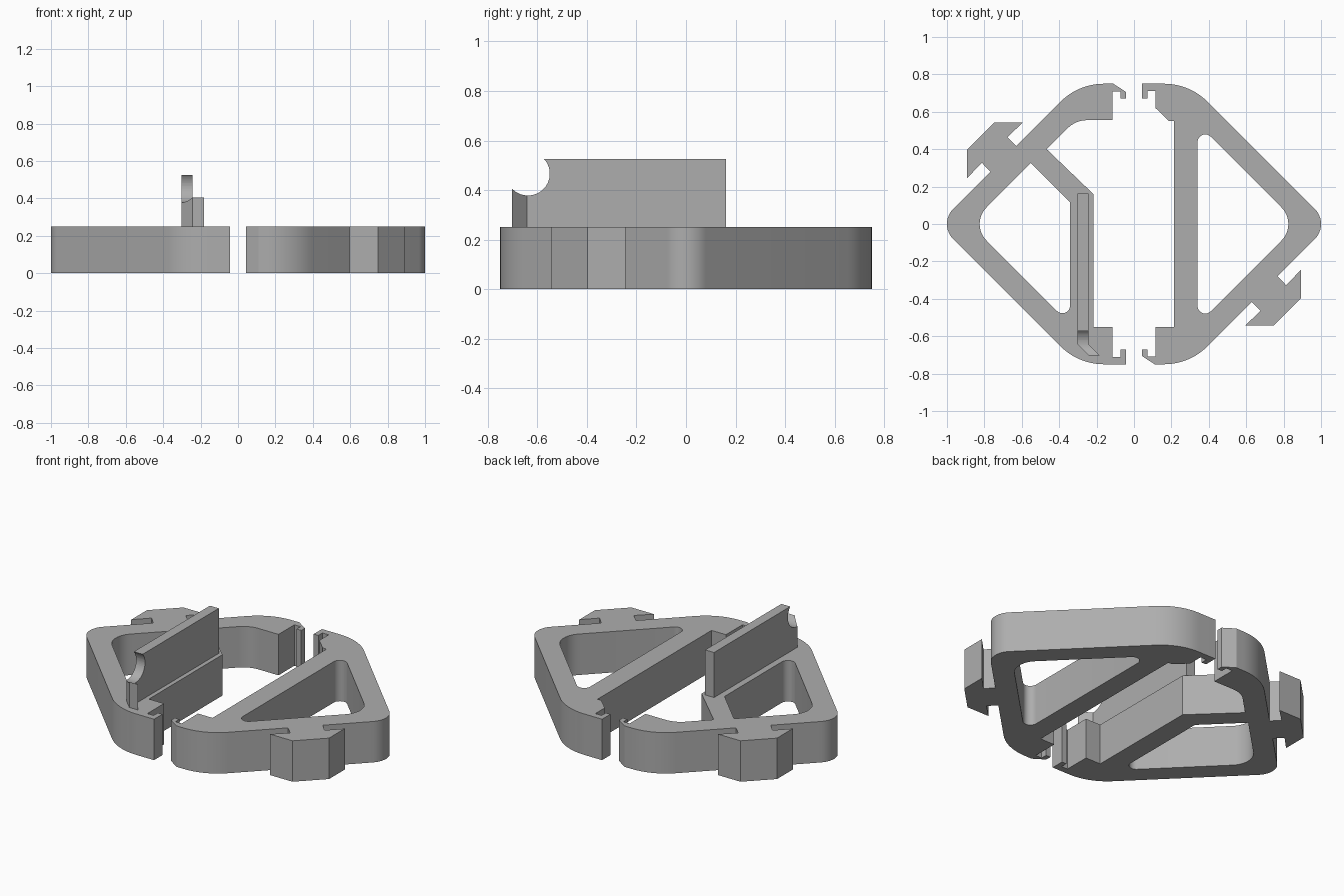
import bpy, bmesh, math
from mathutils import Vector

if "Cube" in bpy.data.objects:
    bpy.data.objects.remove(bpy.data.objects["Cube"])

HEIGHT = 0.25

grey = bpy.data.materials.new("plain grey")
grey.use_nodes = True
colour = (0.42, 0.42, 0.42, 1)
grey.diffuse_color = colour
grey.node_tree.nodes["Principled BSDF"].inputs["Base Color"].default_value = colour


def rounded(corners, steps=12):
    """Expand (x, y, radius) corners into a polyline with arcs."""
    path = []
    for i, corner in enumerate(corners):
        p = Vector(corner[:2])
        if len(corner) == 2:
            path.append(p)
            continue
        radius = corner[2]
        to_prev = (Vector(corners[i - 1][:2]) - p).normalized()
        to_next = (Vector(corners[(i + 1) % len(corners)][:2]) - p).normalized()
        half = to_prev.angle(to_next) / 2
        centre = p + (to_prev + to_next).normalized() * radius / math.sin(half)
        start = p + to_prev * radius / math.tan(half) - centre
        end = p + to_next * radius / math.tan(half) - centre
        sweep = start.angle_signed(end)
        for k in range(steps + 1):
            a = -sweep * k / steps
            path.append(centre + Vector((start.x * math.cos(a) - start.y * math.sin(a),
                                         start.x * math.sin(a) + start.y * math.cos(a))))
    return path


def activate(obj):
    bpy.ops.object.select_all(action="DESELECT")
    obj.select_set(True)
    bpy.context.view_layer.objects.active = obj


def plate(name, outlines, bottom, top, turn=1):
    """Extrude flat outlines (later ones are holes); turn=-1 rotates by a half turn."""
    curve = bpy.data.curves.new(name, "CURVE")
    curve.dimensions = "2D"
    curve.fill_mode = "BOTH"
    curve.extrude = (top - bottom) / 2
    for outline in outlines:
        points = rounded(outline)
        spline = curve.splines.new("POLY")
        spline.points.add(len(points) - 1)
        for sp, p in zip(spline.points, points):
            sp.co = (p.x * turn, p.y * turn, 0, 1)
        spline.use_cyclic_u = True
    obj = bpy.data.objects.new(name, curve)
    bpy.context.collection.objects.link(obj)
    obj.location.z = (top + bottom) / 2
    activate(obj)
    bpy.ops.object.convert(target="MESH")
    obj = bpy.context.object
    bm = bmesh.new()
    bm.from_mesh(obj.data)
    bmesh.ops.remove_doubles(bm, verts=bm.verts, dist=0.0005)
    bmesh.ops.recalc_face_normals(bm, faces=bm.faces)
    bm.to_mesh(obj.data)
    bm.free()
    obj.data.materials.clear()
    obj.data.materials.append(grey)
    bpy.ops.object.shade_smooth_by_angle(angle=math.radians(30))
    return obj


# Shared outside edge: chamfered hook, shoulder, T connector, nose, shoulder, square hook
upper_hook = [(-0.115, 0.708), (-0.073, 0.708), (-0.073, 0.67), (-0.042, 0.67),
              (-0.042, 0.705), (-0.11, 0.75)]
connector = [(-0.63, 0.417), (-0.677, 0.464), (-0.595, 0.542), (-0.748, 0.542),
             (-0.893, 0.397), (-0.893, 0.245), (-0.813, 0.327), (-0.768, 0.279)]
lower_hook = [(-0.042, -0.75), (-0.042, -0.67), (-0.073, -0.67),
              (-0.073, -0.71), (-0.115, -0.71)]
outside = (upper_hook + [(-0.297, 0.75, 0.33)] + connector
           + [(-1.047, 0, 0.113), (-0.297, -0.75, 0.33)] + lower_hook)

# Right frame: straight rib, notch near the square hook, triangular window
plain_inside = [(-0.115, -0.62), (-0.187, -0.55), (-0.213, -0.55),
                (-0.213, 0.55), (-0.115, 0.55)]
plain_window = [(-0.34, 0.537, 0.041), (-0.877, 0, 0.125), (-0.34, -0.537, 0.041)]

# Left frame: rib that bends back to the upper arm
bent_inside = [(-0.115, -0.55), (-0.217, -0.55), (-0.217, 0.16), (-0.467, 0.4),
               (-0.312, 0.555, 0.15), (-0.115, 0.555)]
bent_window = [(-0.552, 0.325), (-0.877, 0, 0.125), (-0.342, -0.535, 0.041),
               (-0.342, 0.117)]

plate("left_side_frame", [outside + bent_inside, bent_window], 0, HEIGHT)
plate("right_side_frame", [outside + plain_inside, plain_window], 0, HEIGHT, turn=-1)

# Upright blade with a bent end tab
blade = plate("upright_blade", [[(-0.303, 0.162), (-0.303, -0.642), (-0.243, -0.702),
                                 (-0.183, -0.702), (-0.243, -0.642), (-0.243, 0.162)]],
              HEIGHT, 0.525)

# Round notch cut through the blade's upper end
bpy.ops.mesh.primitive_cylinder_add(vertices=64, radius=0.088, depth=0.6,
                                    location=(-0.25, -0.638, 0.466),
                                    rotation=(0, math.pi / 2, 0))
cutter = bpy.context.object
cutter.name = "notch_cutter"
cutter.hide_render = True
cut = blade.modifiers.new("round notch", "BOOLEAN")
cut.operation = "DIFFERENCE"
cut.solver = "EXACT"
cut.object = cutter
activate(blade)
bpy.ops.object.modifier_apply(modifier=cut.name)
bpy.data.objects.remove(cutter)
for material_slot in range(len(blade.data.materials) - 1):
    blade.data.materials.pop()
for face in blade.data.polygons:
    face.material_index = 0
activate(blade)
bpy.ops.object.shade_smooth_by_angle(angle=math.radians(30))
